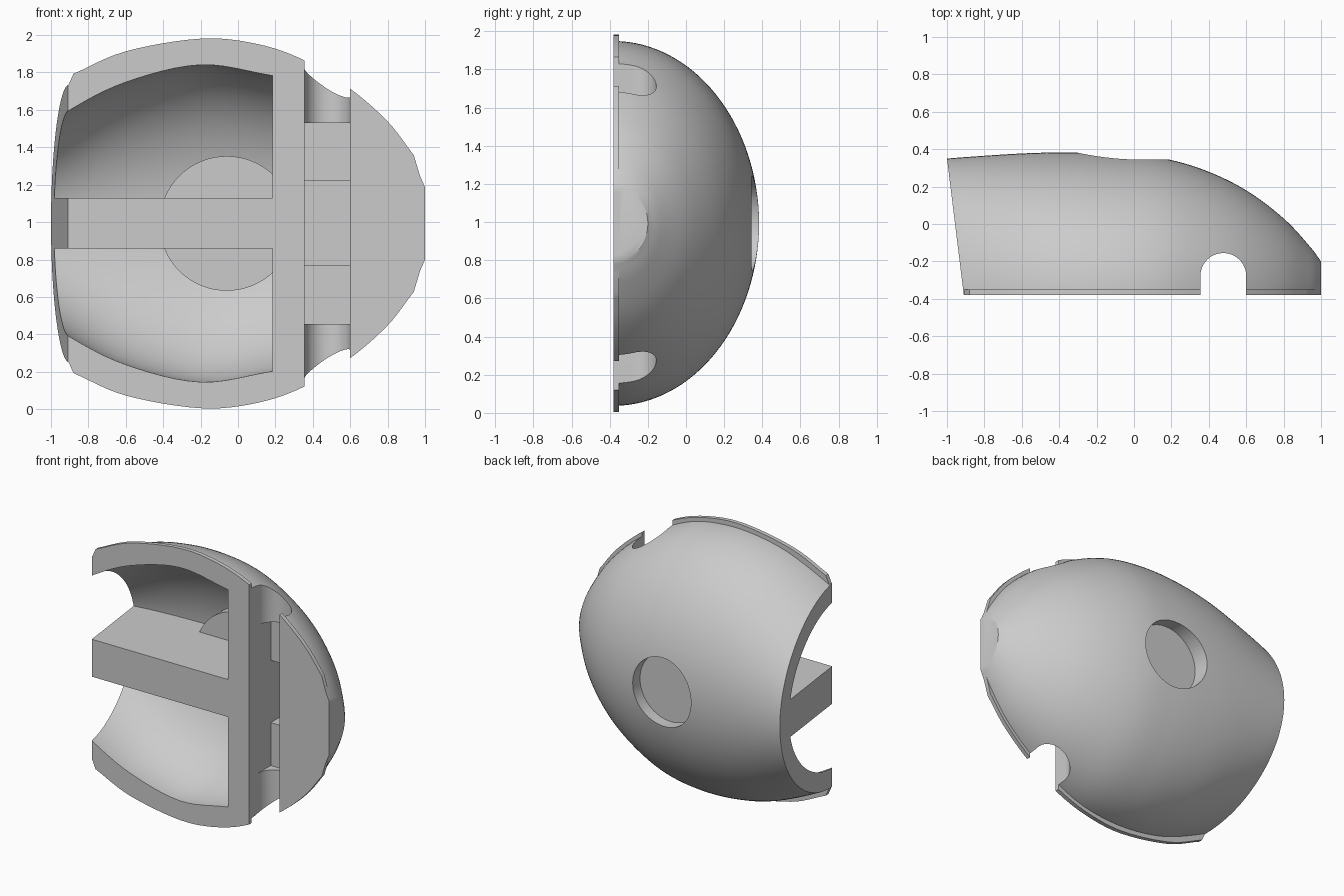
import bpy, bmesh, math
from mathutils import Vector, Matrix

old = bpy.data.objects.get("Cube")
if old:
    bpy.data.objects.remove(old, do_unlink=True)

FRONT, MID = -0.38, 0.993

grey = bpy.data.materials.new("light_grey")
grey.use_nodes = True
colour = (0.6, 0.6, 0.6, 1)
grey.diffuse_color = colour
grey.node_tree.nodes["Principled BSDF"].inputs["Base Color"].default_value = colour


def finish(bm, name):
    bmesh.ops.recalc_face_normals(bm, faces=bm.faces[:])
    mesh = bpy.data.meshes.new(name)
    bm.to_mesh(mesh)
    bm.free()
    mesh.materials.append(grey)
    obj = bpy.data.objects.new(name, mesh)
    bpy.context.collection.objects.link(obj)
    return obj


def smooth_path(points, steps=6):
    """Catmull-Rom curve through the given points."""
    pts = [Vector(p) for p in points]
    pts = [2 * pts[0] - pts[1]] + pts + [2 * pts[-1] - pts[-2]]
    out = []
    for a, b, c, d in zip(pts, pts[1:], pts[2:], pts[3:]):
        for i in range(steps):
            t = i / steps
            out.append(0.5 * (2 * b + (c - a) * t + (2 * a - 5 * b + 4 * c - d) * t * t
                              + (3 * b - a - 3 * c + d) * t ** 3))
    return out + [pts[-2]]


def dome(name, sections, drop=0.0, sides=64, slant=False):
    """Loft half ellipses (x, half height, depth) along x."""
    bm = bmesh.new()
    rings = []
    for x, rz, ry in smooth_path(sections):
        ring = [(x, FRONT + ry * math.sin(math.pi * i / sides),
                 MID + rz * math.cos(math.pi * i / sides)) for i in range(sides + 1)]
        if drop:
            ring += [(x, FRONT - drop, MID - rz), (x, FRONT - drop, MID + rz)]
        rings.append([bm.verts.new(p) for p in ring])
    for a, b in zip(rings, rings[1:]):
        for i in range(len(a)):
            j = (i + 1) % len(a)
            bm.faces.new((a[i], a[j], b[j], b[i]))
    bm.faces.new(rings[0])
    bm.faces.new(rings[-1])
    if slant:
        slant_cut(bm)
    return finish(bm, name)


def slant_cut(bm):
    """Trim the open end along a leaning plane."""
    geom = bm.verts[:] + bm.edges[:] + bm.faces[:]
    cut = bmesh.ops.bisect_plane(bm, geom=geom, plane_co=(-0.91, FRONT, 0),
                                 plane_no=(-1, -0.123, 0), clear_outer=True)
    edges = [e for e in cut["geom_cut"] if isinstance(e, bmesh.types.BMEdge)]
    bmesh.ops.holes_fill(bm, edges=edges)


def prism(name, points, move, slant=False):
    """Extrude a closed outline by a vector."""
    bm = bmesh.new()
    face = bm.faces.new([bm.verts.new(p) for p in points])
    new = bmesh.ops.extrude_face_region(bm, geom=[face])["geom"]
    bmesh.ops.translate(bm, vec=move, verts=[v for v in new if isinstance(v, bmesh.types.BMVert)])
    if slant:
        slant_cut(bm)
    return finish(bm, name)


def box(name, x0, x1, y0, y1, z0, z1):
    return prism(name, [(x0, y0, z0), (x1, y0, z0), (x1, y1, z0), (x0, y1, z0)], (0, 0, z1 - z0))


def disc(name, radius, y0, y1):
    ring = [2 * math.pi * i / 64 for i in range(64)]
    return prism(name, [(-0.06 + radius * math.cos(a), y0, MID + radius * math.sin(a))
                        for a in ring], (0, y1 - y0, 0))


def combine(target, tool, operation="DIFFERENCE"):
    mod = target.modifiers.new(tool.name, "BOOLEAN")
    mod.operation, mod.solver, mod.object = operation, "EXACT", tool
    bpy.context.view_layer.objects.active = target
    bpy.ops.object.modifier_apply(modifier=mod.name)
    bpy.data.objects.remove(tool, do_unlink=True)


# Outer dome
shell = dome("half_shell", [
    (-1.1, 0.62, 0.72), (-0.91, 0.74, 0.737), (-0.6, 0.88, 0.757), (-0.35, 0.94, 0.763),
    (-0.1, 0.955, 0.756), (0.15, 0.92, 0.732), (0.38, 0.825, 0.667), (0.6, 0.69, 0.56),
    (0.8, 0.51, 0.41), (0.94, 0.315, 0.26), (1.0, 0.195, 0.18)], slant=True)

# Thin rim along the flat front
half = smooth_path([(-0.88, 0.80), (-0.6, 0.92), (-0.2, 0.988), (0.1, 0.96), (0.355, 0.872),
                    (0.6, 0.72), (0.8, 0.545), (0.94, 0.365)])
half = [Vector((-0.95, 0.64))] + half + [Vector((1.0, 0.165))]
outline = [(x, FRONT, MID + h) for x, h in half]
outline += [(x, FRONT, MID - h) for x, h in reversed(half)]
combine(shell, prism("front_rim", outline, (0, 0.03, 0), slant=True), "UNION")

# Hollow, leaving a middle rib and a round boss
hollow = dome("hollow", [
    (-1.2, 0.40, 0.57), (-0.91, 0.60, 0.61), (-0.6, 0.755, 0.63), (-0.2, 0.848, 0.635),
    (0.185, 0.79, 0.61)], drop=0.2)
combine(hollow, box("middle_rib", -1.5, 0.5, -0.9, 0.9, 0.858, 1.13))
combine(hollow, disc("round_boss", 0.36, 0.12, 0.9))
combine(shell, hollow)

# Arched channel across the front, with stepped pockets
arch = [(0.355, -0.6, -0.2), (0.6, -0.6, -0.2)]
arch += [(0.4775 + 0.1225 * math.cos(math.pi * i / 24),
          -0.278 + 0.1225 * math.sin(math.pi * i / 24), -0.2) for i in range(25)]
combine(shell, prism("channel", arch, (0, 0, 2.4)))
combine(shell, box("wide_pocket", 0.355, 0.6, -0.6, -0.13, 0.455, 1.53))
combine(shell, box("deep_pocket", 0.355, 0.6, -0.6, 0.0, 0.767, 1.22))

# Round recess in the back
combine(shell, disc("back_recess", 0.248, 0.26, 0.9))

bpy.ops.object.select_all(action="DESELECT")
shell.select_set(True)
bpy.context.view_layer.objects.active = shell
bpy.ops.object.shade_smooth_by_angle(angle=math.radians(30))
